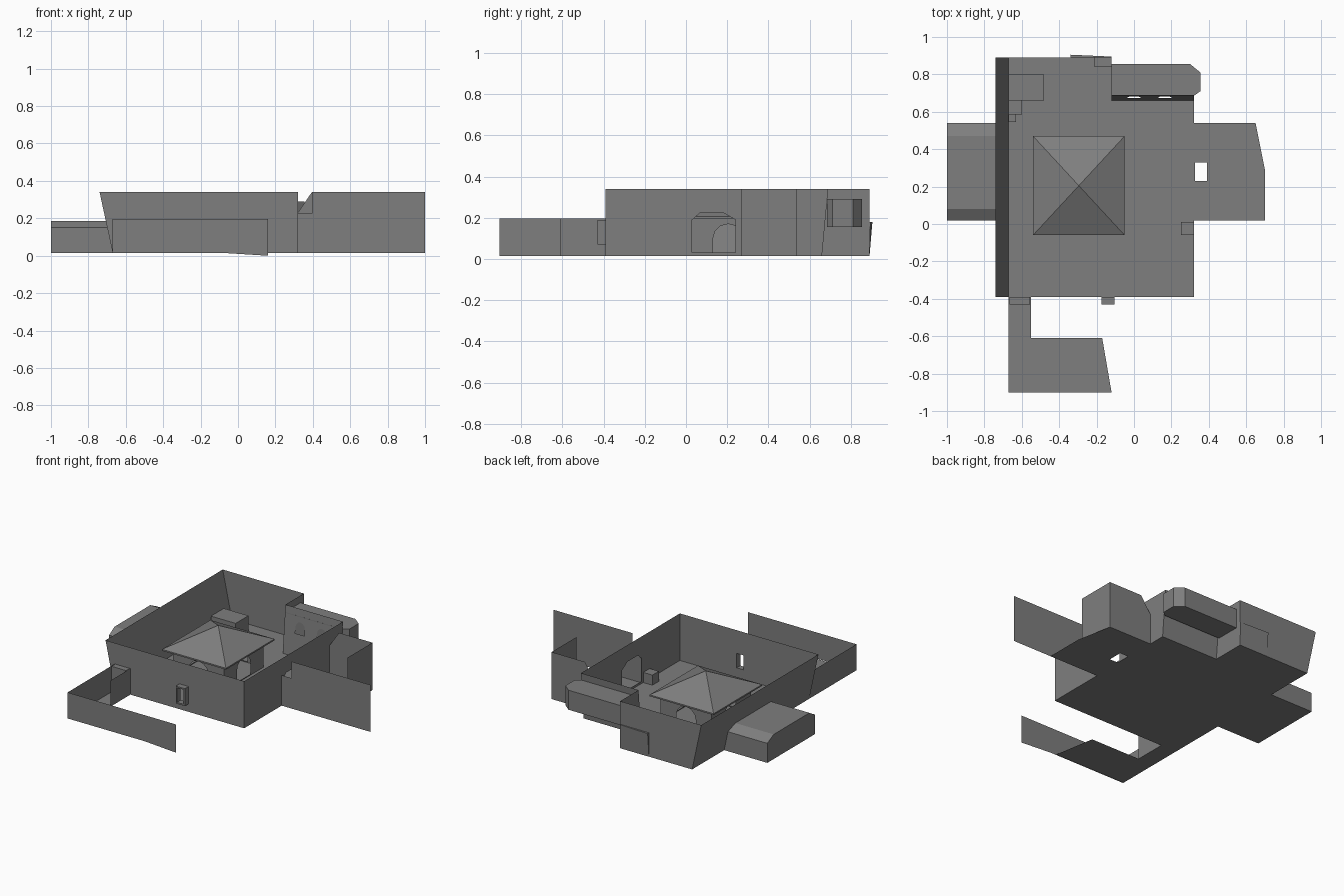
import bpy, bmesh, math
from mathutils import Vector

cube = bpy.data.objects.get("Cube")
if cube:
    bpy.data.objects.remove(cube, do_unlink=True)

stone = bpy.data.materials.new("grey_stone")
stone.use_nodes = True
stone.diffuse_color = (0.21, 0.21, 0.21, 1)
stone.node_tree.nodes["Principled BSDF"].inputs["Base Color"].default_value = (0.21, 0.21, 0.21, 1)

F, T = 0.015, 0.34      # floor level and main wall top


def finish(name, bm):
    mesh = bpy.data.meshes.new(name)
    bm.to_mesh(mesh)
    bm.free()
    mesh.materials.append(stone)
    ob = bpy.data.objects.new(name, mesh)
    bpy.context.collection.objects.link(ob)
    return ob


def panel(name, outline, place, holes=()):
    """Thin flat sheet with openings; place maps (u, v) to a point."""
    bm = bmesh.new()
    edges = []
    for loop in [outline, *holes]:
        vs = [bm.verts.new(place(u, v)) for u, v in loop]
        edges += [bm.edges.new((a, b)) for a, b in zip(vs, vs[1:] + vs[:1])]
    bmesh.ops.triangle_fill(bm, edges=edges, use_beauty=True)
    bmesh.ops.dissolve_limit(bm, angle_limit=0.01, verts=bm.verts, edges=bm.edges)
    return finish(name, bm)


def at_x(x, lean=0):
    return lambda u, v: (x + lean * (v - F) / (T - F), u, v)


def at_y(y, lean=0):
    return lambda u, v: (u, y + lean * (v - F) / (T - F), v)


def flat(z):
    return lambda u, v: (u, v, z)


def rect(a, b, c, d):
    return [(a, c), (b, c), (b, d), (a, d)]


def arch(mid, half, low, high):
    """Round-topped opening."""
    r = min(half, high - low)
    pts = [(mid - half, low), (mid + half, low)]
    return pts + [(mid + half * math.cos(i * math.pi / 6),
                   high - r + r * math.sin(i * math.pi / 6)) for i in range(7)]


def box(name, x0, x1, y0, y1, z0, z1):
    bm = bmesh.new()
    bmesh.ops.create_cube(bm, size=1)
    for v in bm.verts:
        v.co = Vector((x0 if v.co.x < 0 else x1, y0 if v.co.y < 0 else y1,
                       z0 if v.co.z < 0 else z1))
    return finish(name, bm)


def prism(name, profile, place_a, place_b):
    """Closed solid between two matching profiles."""
    bm = bmesh.new()
    a = [bm.verts.new(place_a(*p)) for p in profile]
    b = [bm.verts.new(place_b(*p)) for p in profile]
    bm.faces.new(a)
    bm.faces.new(b[::-1])
    n = len(a)
    for i in range(n):
        bm.faces.new((a[i], b[i], b[(i + 1) % n], a[(i + 1) % n]))
    bmesh.ops.recalc_face_normals(bm, faces=bm.faces)
    return finish(name, bm)


# Floors
panel("main_floor", [(-0.67, -0.39), (0.32, -0.39), (0.32, 0.66), (-0.12, 0.66),
                     (-0.12, 0.89), (-0.67, 0.89)], flat(F))
panel("east_floor", [(0.32, 0.02), (0.70, 0.02), (0.70, 0.29), (0.65, 0.54), (0.32, 0.54)],
      flat(F), [rect(0.325, 0.39, 0.23, 0.33)])
panel("south_floor", [(-0.67, -0.39), (-0.67, -0.9), (-0.12, -0.9), (-0.17, -0.61),
                      (-0.55, -0.61), (-0.55, -0.39)], flat(F))

# Main hall walls
panel("west_wall", rect(-0.39, 0.89, F, T), at_x(-0.67, -0.07), [arch(0.28, 0.08, 0.03, 0.14)])
panel("south_wall", [(-0.67, F), (0.32, F), (0.32, T), (-0.74, T)], at_y(-0.39),
      [rect(-0.165, -0.115, 0.08, 0.18)])
panel("north_wall", [(-0.67, F), (-0.12, F), (-0.12, T), (-0.74, T)], at_y(0.89))
panel("east_wall", [(-0.39, F), (0.66, F), (0.69, T), (-0.39, T)], at_x(0.32),
      [[(0.03, 0.03), (0.24, 0.03), (0.24, 0.19), (0.18, 0.225), (0.07, 0.225), (0.03, 0.19)]])
panel("gallery_wall", rect(-0.12, 0.32, F, T), at_y(0.66, 0.03),
      [arch(x, 0.035, 0.17, 0.25) for x in (0.0, 0.165)])
panel("alcove_wall", [(0.66, F), (0.89, F), (0.89, T), (0.69, T)], at_x(-0.12),
      [arch(0.76, 0.05, 0.17, 0.26)])
prism("north_buttress", [(-0.34, 0), (-0.12, 0), (-0.12, 1), (-0.34, 1)],
      lambda u, v: (u, 0.89, F + 0.165 * v),
      lambda u, v: (u, 0.891 + (0.014 if u < -0.2 else 0.004) * v, F + 0.165 * v))

# Raised gallery bay on the north side
prism("north_bay", [(-0.12, 0.685), (0.32, 0.685), (0.355, 0.71), (0.355, 0.81),
                    (0.30, 0.855), (-0.12, 0.855)], flat(0.155), flat(0.29))

# West annex with a shallow vaulted roof
prism("west_annex", [(0.02, F), (0.54, F), (0.54, 0.15), (0.47, 0.185), (0.08, 0.185), (0.02, 0.15)],
      at_x(-1), lambda u, v: (-0.67 - 0.07 * (v - F) / (T - F), u, v))

# East yard walls
panel("yard_south_wall", [(0.32, F), (1, F), (1, T), (0.395, T), (0.395, 0.225), (0.32, 0.225)],
      at_y(0.02))
panel("yard_north_wall", [(0.32, F), (0.65, F), (0.65, T), (0.395, T), (0.32, 0.23)], at_y(0.54))
panel("yard_east_wall", rect(0.27, 0.54, F, T), at_x(0.65))

# South passage walls
panel("passage_front_wall", [(-0.67, F), (-0.08, F), (0.16, 0), (0.16, 0.195), (-0.67, 0.195)],
      at_y(-0.905))
panel("passage_west_wall", rect(-0.905, -0.39, F, 0.195), at_x(-0.67))
panel("passage_inner_wall", rect(-0.61, -0.39, F, 0.195), at_x(-0.55))
box("passage_door", -0.665, -0.555, -0.43, -0.39, F, 0.195)

# Window surround on the south wall: four bars around the opening
for side, x in (("left", -0.11), ("right", -0.17)):
    box("window_jamb_" + side, x - 0.005, x + 0.005, -0.43, -0.39, 0.07, 0.19)
for part, z in (("sill", 0.075), ("lintel", 0.185)):
    box("window_" + part, -0.165, -0.115, -0.43, -0.39, z - 0.005, z + 0.005)

# Central pavilion with arched openings on all sides
for side, y in (("south", -0.01), ("north", 0.42)):
    panel("pavilion_" + side + "_wall", rect(-0.49, -0.10, F, 0.2), at_y(y),
          [arch(-0.295, 0.075, 0.02, 0.17)])
for side, x in (("west", -0.49), ("east", -0.10)):
    panel("pavilion_" + side + "_wall", rect(-0.01, 0.42, F, 0.2), at_x(x),
          [arch(0.205, 0.075, 0.02, 0.17)])
box("pavilion_eaves", -0.54, -0.05, -0.06, 0.47, 0.195, 0.205)
bm = bmesh.new()
base = [bm.verts.new((x, y, 0.205)) for x, y in rect(-0.54, -0.05, -0.06, 0.47)]
apex = bm.verts.new((-0.295, 0.205, 0.335))
for i in range(4):
    bm.faces.new((base[i], base[(i + 1) % 4], apex))
finish("pavilion_roof", bm)

# Blocks and steps inside the hall
box("corner_block", -0.67, -0.48, 0.66, 0.80, F, 0.125)
box("upper_step", -0.67, -0.60, 0.585, 0.66, F, 0.085)
box("lower_step", -0.67, -0.63, 0.545, 0.585, F, 0.05)
box("east_block", 0.25, 0.32, -0.06, 0.01, F, 0.085)
box("alcove_block", -0.21, -0.12, 0.84, 0.89, F, 0.155)
